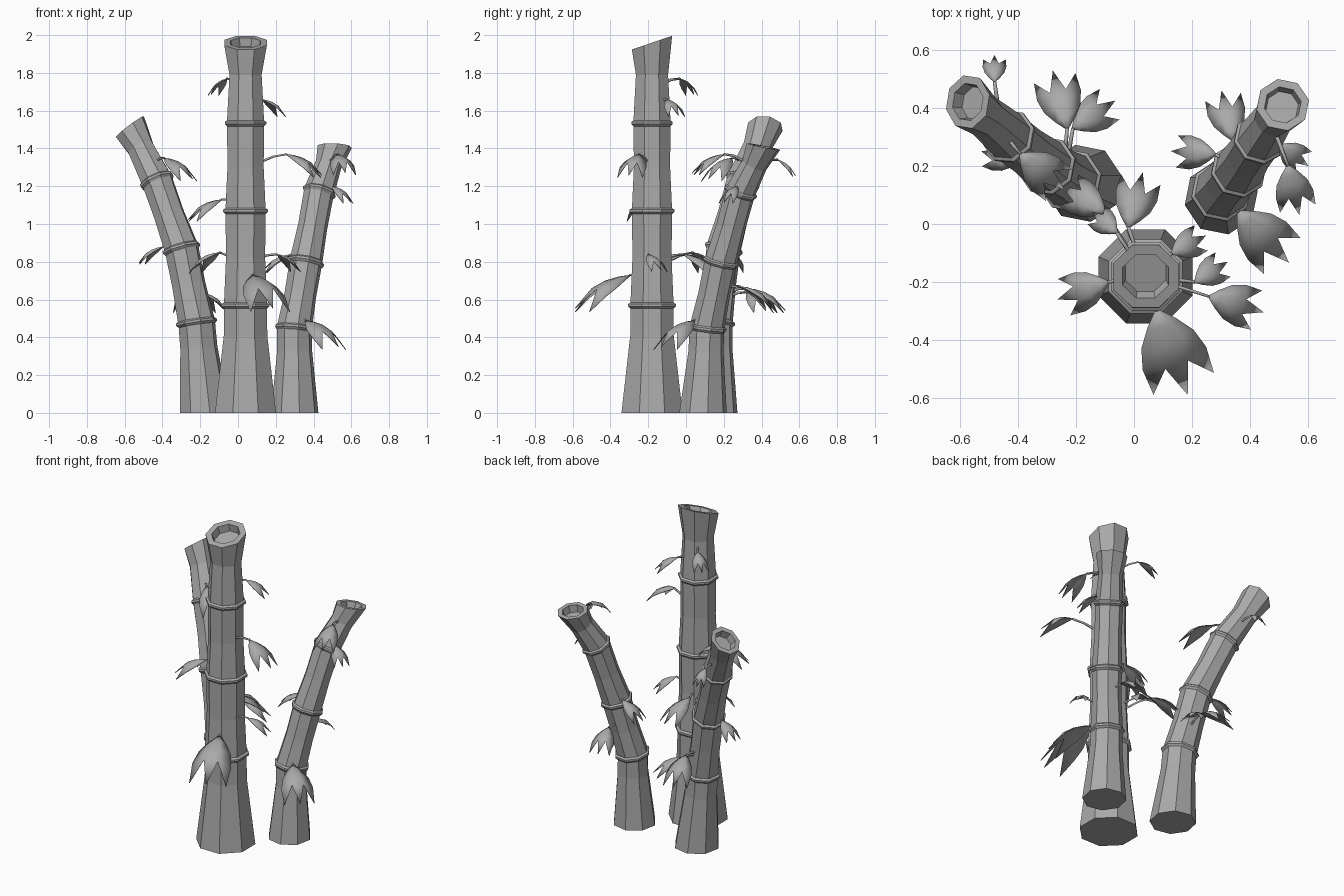
import bpy, bmesh, math
from mathutils import Vector

if "Cube" in bpy.data.objects:
    bpy.data.objects.remove(bpy.data.objects["Cube"])

GREY = bpy.data.materials.new("plain_grey")
GREY.diffuse_color = (0.4, 0.4, 0.4, 1)
GREY.use_nodes = True
GREY.node_tree.nodes["Principled BSDF"].inputs["Base Color"].default_value = GREY.diffuse_color
SIDES = 8


def finish(bm, name, smooth=False):
    bmesh.ops.recalc_face_normals(bm, faces=bm.faces)
    me = bpy.data.meshes.new(name)
    bm.to_mesh(me)
    bm.free()
    me.materials.append(GREY)
    for p in me.polygons:
        p.use_smooth = smooth
    ob = bpy.data.objects.new(name, me)
    bpy.context.collection.objects.link(ob)
    return ob


def ring(bm, centre, normal, radius, sides, turn):
    n = Vector(normal).normalized()
    ax = (Vector((1, 0, 0)) - n * n.x).normalized()
    ay = n.cross(ax)
    angles = [2 * math.pi * (i + turn) / sides for i in range(sides)]
    return [bm.verts.new(centre + ax * radius * math.cos(a) + ay * radius * math.sin(a))
            for a in angles]


def skin(bm, rings):
    for a, b in zip(rings, rings[1:]):
        for i in range(len(a)):
            j = (i + 1) % len(a)
            bm.faces.new((a[i], a[j], b[j], b[i]))
    bm.faces.new(rings[0][::-1])
    bm.faces.new(rings[-1])


# Stalk: flared base, raised bands at the joints, waisted segments, hollow cut top
def stalk(name, pts, base_r, joint_r, top_r, top_normal, turn):
    pts = [Vector(p) for p in pts]
    last = len(pts) - 1
    rad = [base_r] + [joint_r * (1 - 0.07 * k) for k in range(last - 1)] + [top_r]
    bm = bmesh.new()
    rings = [ring(bm, pts[0], (0, 0, 1), rad[0], SIDES, turn)]
    for k in range(last):
        a, b = pts[k], pts[k + 1]
        d = (b - a).normalized()
        if k == 0:
            t, r_mid = 0.72, rad[1] * 0.93
        elif k == last - 1:
            t, r_mid = 0.6, rad[k] * 0.8
        else:
            t, r_mid = 0.5, rad[k + 1] * 0.9
        rings.append(ring(bm, a.lerp(b, t), d, r_mid, SIDES, turn))
        if k < last - 1:
            n = (d + (pts[k + 2] - b).normalized()).normalized()
            for off, s in ((-0.018, 0.92), (-0.006, 1.03), (0.006, 1.03), (0.014, 0.92)):
                rings.append(ring(bm, b + n * off, n, rad[k + 1] * s, SIDES, turn))
    n = Vector(top_normal).normalized()
    for depth, s in ((0, 1), (0, 0.7), (0.045, 0.62)):
        rings.append(ring(bm, pts[-1] - n * depth, n, top_r * s, SIDES, turn))
    skin(bm, rings)
    finish(bm, name)
    return pts


# Twig: thin tapered tube that arches up to the leaf
def twig(name, a, b):
    bm = bmesh.new()
    rings = []
    for i in range(4):
        t = i / 3
        p = a.lerp(b, t) + Vector((0, 0, 0.02 * math.sin(math.pi * t)))
        rings.append(ring(bm, p, b - a, 0.009 - 0.003 * t, 4, 0))
    skin(bm, rings)
    finish(bm, name, True)


# Leaf: drooping arched fan ending in three points
def leaf(name, a, d):
    size = d.length
    side = d.cross(Vector((0, 0, 1))).normalized()
    up = side.cross(d).normalized()

    def place(u, t, w):
        arch = size * (0.5 * u * (1 - u) - 0.16 * w * t * t)
        return a + d * u + side * (t * w * 0.34 * size) + up * arch

    bm = bmesh.new()
    cols = (-1, -0.36, 0.36, 1)
    rows = [[bm.verts.new(place(u, t, w)) for t in cols]
            for u, w in ((0, 0.08), (0.15, 0.45), (0.35, 0.82), (0.6, 1))]
    for p, q in zip(rows, rows[1:]):
        for i in range(3):
            bm.faces.new((p[i], p[i + 1], q[i + 1], q[i]))
    for i in range(3):
        t = (i - 1) * 0.95
        tip = bm.verts.new(place(1.03 - 0.08 * abs(t), t, 1))
        bm.faces.new((rows[-1][i], rows[-1][i + 1], tip))
    ob = finish(bm, name, True)
    mod = ob.modifiers.new("thickness", "SOLIDIFY")
    mod.thickness = 0.004


# Sprig: twig grows from the stalk's axis, leaf heads out at an angle and droops
def sprig(name, axis, x, y, z, heading, reach):
    knee = Vector((x, y, z))

    def axis_at(h):
        for a, b in zip(axis, axis[1:]):
            if h <= b.z:
                break
        return a.lerp(b, (h - a.z) / (b.z - a.z))

    gap = (axis_at(z) - knee).length
    twig("twig_" + name, axis_at(z - 0.4 * gap), knee)
    h = math.radians(heading)
    drop = max(0.08, 0.55 * reach)
    leaf("leaf_" + name, knee, Vector((reach * math.cos(h), reach * math.sin(h), -drop)))


def sprigs(label, axis, rows):
    for i, row in enumerate(rows, 1):
        sprig(f"{label}_{i}", axis, *row)


# Tall stalk in front
tall = stalk("tall_stalk", [(0.04, -0.18, h) for h in (0, 0.57, 1.07, 1.535, 1.96)],
             0.175, 0.134, 0.122, (0, -0.34, 1), 0.5)
sprigs("tall", tall, [
    (0.08, -0.30, 0.73, -70, 0.30), (-0.09, -0.20, 1.13, 199, 0.18),
    (0.26, -0.25, 1.37, -16, 0.19), (-0.10, 0.04, 0.85, 149, 0.17),
    (0.21, -0.20, 0.84, 32, 0.13), (0.13, -0.10, 1.66, 27, 0.13),
    (-0.02, -0.01, 0.84, 75, 0.19), (-0.06, -0.03, 1.77, 139, 0.11)])

# Leaning stalk on the left
left = stalk("left_stalk", [(-0.175, 0.14, 0), (-0.22, 0.15, 0.48), (-0.30, 0.20, 0.87),
                            (-0.43, 0.30, 1.23), (-0.572, 0.42, 1.515)],
             0.135, 0.108, 0.095, (-0.6, 0.1, 0.8), 0.25)
sprigs("left", left, [
    (-0.48, 0.49, 1.34, 90, 0.09), (-0.23, 0.33, 0.66, 104, 0.20),
    (-0.21, 0.33, 0.64, 33, 0.17), (-0.39, 0.24, 1.35, -39, 0.19),
    (-0.40, 0.21, 0.88, 162, 0.13)])

# Leaning stalk on the right
right = stalk("right_stalk", [(0.30, 0.09, 0), (0.30, 0.112, 0.45), (0.36, 0.185, 0.80),
                              (0.43, 0.29, 1.17), (0.512, 0.41, 1.41)],
              0.128, 0.102, 0.092, (0.05, 0.2, 1), 0.25)
sprigs("right", right, [
    (0.36, 0.04, 0.49, -45, 0.24), (0.53, 0.20, 1.37, -77, 0.17),
    (0.50, 0.27, 1.20, -35, 0.12), (0.34, 0.29, 0.67, 103, 0.17),
    (0.28, 0.24, 0.84, 176, 0.15)])
